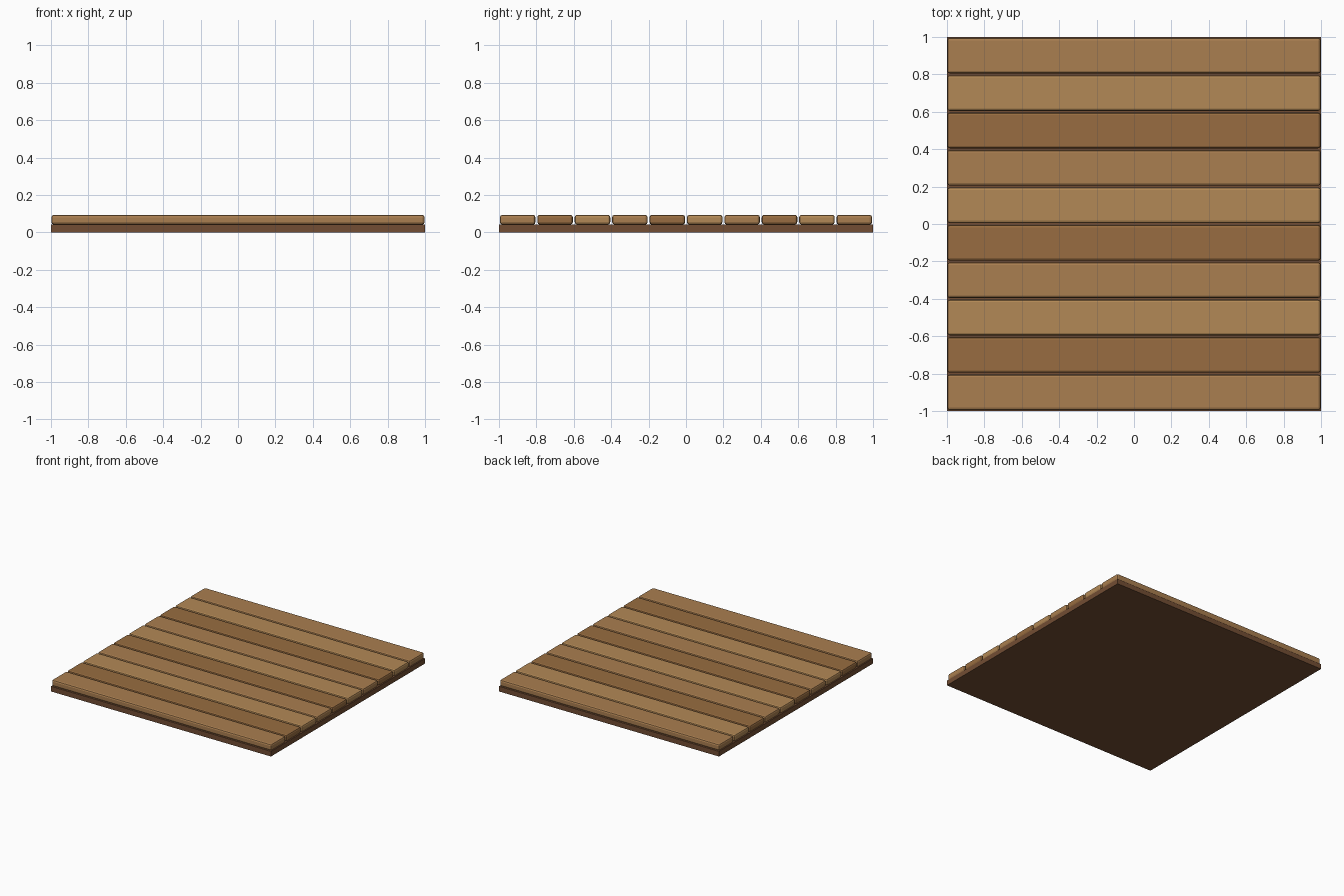
import bpy

if "Cube" in bpy.data.objects:
    bpy.data.objects.remove(bpy.data.objects["Cube"])


def material(name, rgb):
    m = bpy.data.materials.new(name)
    m.diffuse_color = (*rgb, 1)
    m.use_nodes = True
    m.node_tree.nodes["Principled BSDF"].inputs["Base Color"].default_value = m.diffuse_color
    return m


def box(name, size, loc, mat, bevel=0):
    bpy.ops.mesh.primitive_cube_add(size=1, location=loc)
    o = bpy.context.object
    o.name = name
    o.scale = size
    bpy.ops.object.transform_apply(location=False, rotation=False, scale=True)
    o.data.materials.append(mat)
    if bevel:
        b = o.modifiers.new("rounded_edges", 'BEVEL')
        b.width = bevel
        b.segments = 2
    return o


base_mat = material("dark_wood", (0.17, 0.075, 0.033))
woods = [material("medium_wood", (0.40, 0.21, 0.080)),
         material("deep_wood", (0.315, 0.152, 0.052)),
         material("light_wood", (0.45, 0.25, 0.093))]

# Solid backing slab
BASE_H = 0.042
box("base_slab", (2, 2, BASE_H), (0, 0, BASE_H / 2), base_mat)

# Ten bevelled floor planks in three repeating tones
PLANK_H = 0.052
for i in range(10):
    y = -0.9 + 0.2 * i
    box(f"plank_{i + 1}", (1.996, 0.19, PLANK_H),
        (0, y, BASE_H + PLANK_H / 2), woods[i % 3], 0.013)
